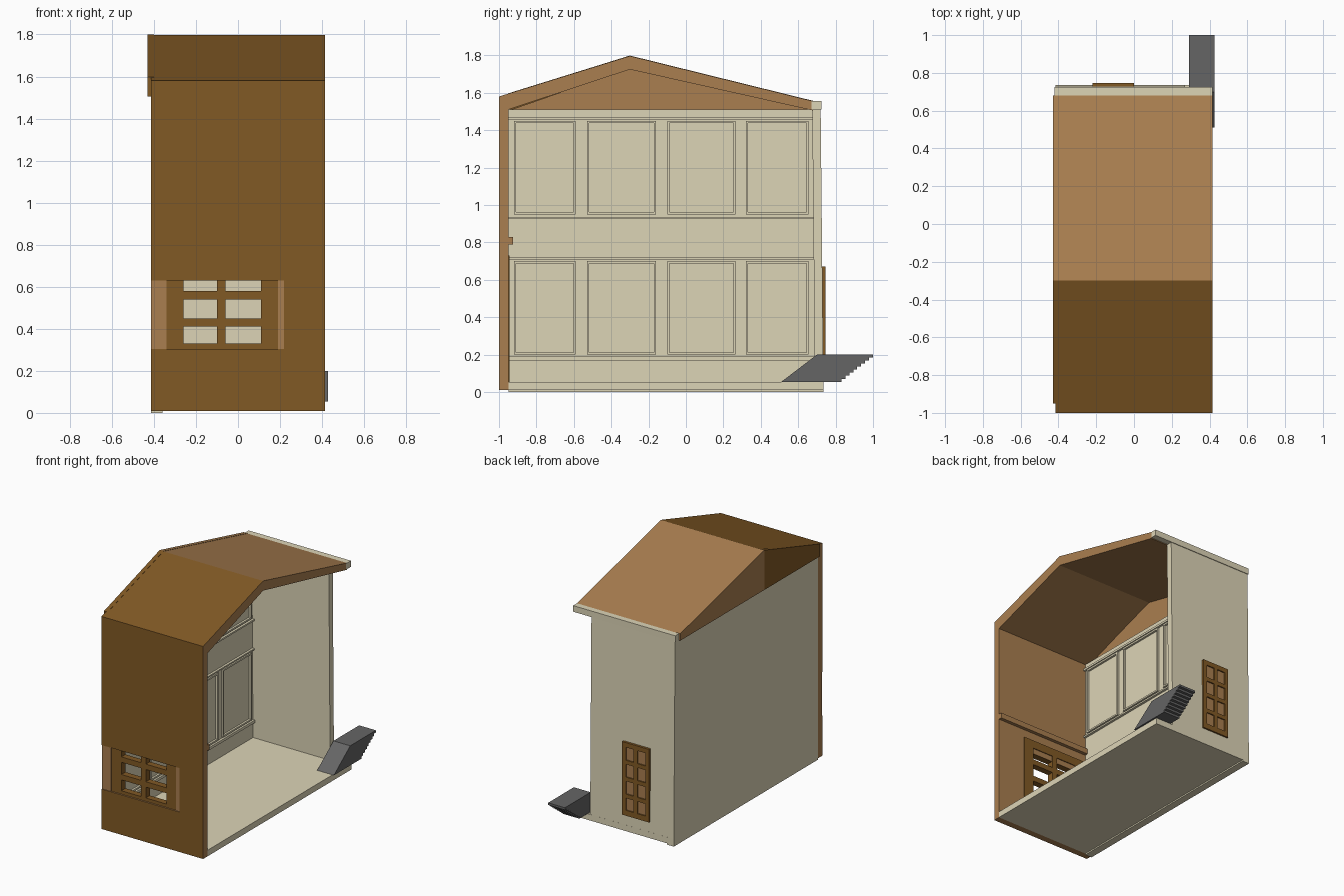
import bpy

if "Cube" in bpy.data.objects:
    bpy.data.objects.remove(bpy.data.objects["Cube"])


def mat(name, rgb):
    m = bpy.data.materials.new(name)
    m.diffuse_color = (*rgb, 1)
    m.use_nodes = True
    m.node_tree.nodes["Principled BSDF"].inputs["Base Color"].default_value = m.diffuse_color
    return m


DARK = mat("dark_wood", (0.22, 0.10, 0.018))
TAN = mat("tan_wood", (0.40, 0.21, 0.08))
CREAM = mat("cream", (0.72, 0.66, 0.47))
GREY = mat("stone_grey", (0.13, 0.13, 0.13))


def mesh(name, verts, faces, m):
    me = bpy.data.meshes.new(name)
    me.from_pydata(verts, [], faces)
    me.materials.append(m)
    ob = bpy.data.objects.new(name, me)
    bpy.context.collection.objects.link(ob)
    return ob


def extrude_x(name, prof, x0, x1, m):
    """Solid from a counter-clockwise (y, z) profile, extruded along x."""
    n = len(prof)
    verts = [(x0, y, z) for y, z in prof] + [(x1, y, z) for y, z in prof]
    faces = [tuple(reversed(range(n))), tuple(range(n, 2 * n))]
    faces += [(i, (i + 1) % n, n + (i + 1) % n, n + i) for i in range(n)]
    return mesh(name, verts, faces, m)


def box(name, x0, x1, y0, y1, z0, z1, m):
    return extrude_x(name, [(y0, z0), (y1, z0), (y1, z1), (y0, z1)], x0, x1, m)


def lattice(name, xs, zs, y0, y1, m):
    """Upright bars between pairs in xs, cross bars between pairs in zs."""
    for i, (a, b) in enumerate(xs):
        box(f"{name}_upright_{i}", a, b, y0, y1, zs[0][0], zs[-1][1], m)
    for j, (a, b) in enumerate(zs):
        for i in range(len(xs) - 1):
            box(f"{name}_rail_{j}_{i}", xs[i][1], xs[i + 1][0], y0, y1, a, b, m)


# Floor and side wall
box("floor", -0.415, 0.415, -0.95, 0.735, 0.01, 0.055, CREAM)
extrude_x("side_wall", [(-0.95, 0), (0.735, 0), (0.72, 1.51), (-0.95, 1.51)],
          -0.415, -0.36, CREAM)

# Rear wall leans slightly, leaving a gap at the open side; cornice above
extrude_x("rear_wall", [(0.69, 0.01), (0.735, 0.01), (0.72, 1.51), (0.675, 1.51)],
          -0.415, 0.27, CREAM)
box("rear_cornice", -0.42, 0.415, 0.67, 0.725, 1.51, 1.555, CREAM)

# Front wall around the window opening
front = [("front_wall_upper", -0.415, 0.63, 1.58),
         ("front_wall_lower", -0.415, 0.01, 0.305),
         ("front_wall_right", 0.22, 0.305, 0.63)]
for name, x0, z0, z1 in front:
    ob = box(name, x0, 0.415, -1.0, -0.95, z0, z1, DARK)
    ob.data.materials.append(TAN)
    for p in ob.data.polygons:
        if p.normal.y > -0.5:
            p.material_index = 1
box("window_jamb_left", -0.415, -0.34, -0.995, -0.95, 0.305, 0.63, TAN)
box("window_jamb_right", 0.19, 0.22, -0.995, -0.95, 0.305, 0.63, TAN)

# Window lattice and ledge inside
lattice("window", [(-0.34, -0.26), (-0.10, -0.06), (0.11, 0.19)],
        [(0.305, 0.33), (0.41, 0.45), (0.54, 0.58), (0.625, 0.63)][:3] + [(0.67, 0.73)],
        -0.949, -0.943, DARK)
lattice("window_outer", [(-0.34, -0.26), (-0.10, -0.06), (0.11, 0.19)],
        [(0.305, 0.33), (0.41, 0.45), (0.54, 0.58), (0.629, 0.63)],
        -0.99, -0.949, DARK)
box("window_apron", -0.34, 0.19, -0.951, -0.943, 0.055, 0.305, DARK)
box("inner_ledge", -0.415, 0.415, -0.96, -0.925, 0.79, 0.83, TAN)

# Roof slopes and closed gable
extrude_x("roof_front", [(-1.0, 1.58), (-0.95, 1.51), (-0.3, 1.725), (-0.3, 1.797)],
          -0.415, 0.415, TAN)
extrude_x("roof_rear", [(-0.3, 1.725), (0.68, 1.505), (0.68, 1.555), (-0.3, 1.797)],
          -0.415, 0.415, TAN)
roof = bpy.data.objects["roof_front"].data
roof.materials.append(DARK)
for p in roof.polygons:
    if p.normal.z > 0.5:
        p.material_index = 1
extrude_x("gable_front", [(-0.95, 1.505), (-0.3, 1.505), (-0.3, 1.799), (-0.95, 1.597)],
          -0.43, -0.4, DARK)
extrude_x("gable_rear", [(-0.3, 1.505), (0.68, 1.505), (0.68, 1.557), (-0.3, 1.799)],
          -0.43, -0.4, TAN)
extrude_x("gable_lining", [(-0.95, 1.505), (0.68, 1.505), (-0.3, 1.73)],
          -0.4, -0.385, TAN)

# Wall panelling: framed panels and long mouldings
for r, (z0, z1) in enumerate([(0.20, 0.70), (0.95, 1.45)]):
    for c, (a, b) in enumerate([(-0.92, -0.59), (-0.53, -0.16), (-0.10, 0.265), (0.32, 0.655)]):
        t = 0.012
        for k, (ya, yb, za, zb) in enumerate([(a, a + t, z0, z1), (b - t, b, z0, z1),
                                              (a + t, b - t, z0, z0 + t), (a + t, b - t, z1 - t, z1)]):
            box(f"panel_frame_{r}_{c}_{k}", -0.362, -0.345, ya, yb, za, zb, CREAM)
for i, (z0, z1) in enumerate([(0.17, 0.19), (0.71, 0.72), (0.925, 0.937), (1.455, 1.47)]):
    box(f"wall_moulding_{i}", -0.362, -0.343, -0.95, 0.688, z0, z1, CREAM)

# Rear door with eight sunken panels
lattice("door", [(-0.22, -0.19), (-0.125, -0.095), (-0.03, 0.0)],
        [(0.13, 0.17), (0.26, 0.29), (0.385, 0.415), (0.51, 0.54), (0.635, 0.67)],
        0.715, 0.746, DARK)
box("door_backing", -0.21, -0.01, 0.70, 0.737, 0.14, 0.66, TAN)

# Slanted stair block with a stepped far side
steps = 9
prof = [(0.51, 0.055)]
for i in range(steps):
    y = 0.81 + 0.19 * (i + 1) / steps
    prof += [(y, 0.055 + 0.145 * i / steps), (y, 0.055 + 0.145 * (i + 1) / steps)]
prof.append((0.70, 0.20))
extrude_x("stairs", prof, 0.29, 0.427, GREY)
